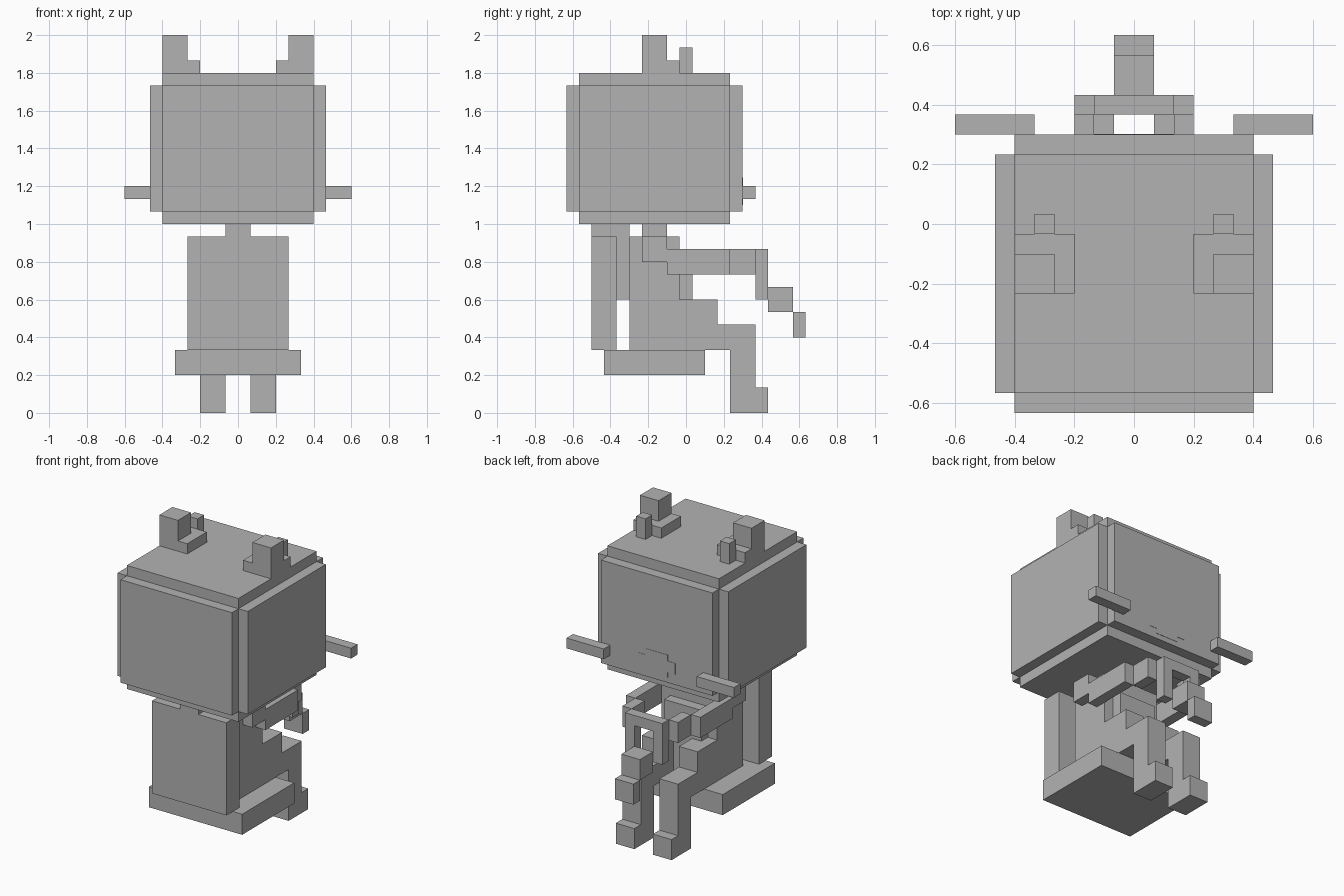
import bpy
import bmesh

if "Cube" in bpy.data.objects:
    bpy.data.objects.remove(bpy.data.objects["Cube"])

U = 1 / 15  # one block of the grid


grey = bpy.data.materials.new("light grey")
grey.diffuse_color = (0.45, 0.45, 0.45, 1)
grey.use_nodes = True
grey.node_tree.nodes["Principled BSDF"].inputs["Base Color"].default_value = grey.diffuse_color


def part(name, *boxes, mirror=False):
    """Blocky part from (x0, x1, y0, y1, z0, z1) boxes in grid units."""
    bm = bmesh.new()
    for b in boxes:
        for s in ((1, -1) if mirror else (1,)):
            vs = bmesh.ops.create_cube(bm, size=1)["verts"]
            for v in vs:
                for i in range(3):
                    lo, hi = b[2 * i], b[2 * i + 1]
                    v.co[i] = ((lo + hi) / 2 + v.co[i] * (hi - lo)) * U
                v.co.x *= s
    bmesh.ops.recalc_face_normals(bm, faces=bm.faces)
    me = bpy.data.meshes.new(name)
    bm.to_mesh(me)
    bm.free()
    me.materials.append(grey)
    ob = bpy.data.objects.new(name, me)
    bpy.context.collection.objects.link(ob)
    return ob


# Head: a block with a raised panel on each of its four sides
part("head",
     (-6, 6, -8.5, 3.5, 15, 27),
     (-7, 7, -8.5, 3.5, 16, 26),
     (-6, 6, -9.5, 4.5, 16, 26))
part("muzzle_plate",
     (-2, 2, 4.5, 4.53, 17, 18.1),
     (-1.2, 1.2, 4.5, 4.53, 16.5, 17),
     (-1.2, 1.2, 4.5, 4.53, 18.1, 18.7))
part("whiskers", (5, 9, 4.5, 5.5, 17, 18), mirror=True)

# Ears: stepped corner plus a small post
part("ears",
     (3, 6, -3.5, -0.5, 27, 28),
     (4, 6, -3.5, -1.5, 28, 30),
     (4, 5, -0.5, 0.5, 27, 29), mirror=True)

# Seat and its backrest, with the bracket that meets the head
part("seat", (-5, 5, -6.5, 1.5, 3, 5))
part("backrest", (-4, 4, -7.5, -5.5, 5, 14))
part("backrest_bracket",
     (-1, 1, -7.5, -4.5, 14, 15),
     (-1, 1, -5.5, -4.5, 9, 14))

# Body
part("torso", (-3, 3, -4.5, -0.5, 5, 14))
part("belly", (-2, 2, -0.5, 0.5, 5, 12))
part("neck", (-1, 1, -3.5, -1.5, 14, 15))

# Bent legs with feet
part("legs",
     (1, 3, -0.5, 2.5, 5, 9),
     (1, 3, 2.5, 5.5, 5, 7),
     (1, 3, 3.5, 5.5, 0, 5),
     (1, 3, 5.5, 6.5, 0, 2), mirror=True)

# Arms reaching forward
part("arms",
     (3, 4, -3.5, -1.5, 12, 14),
     (3, 4, -1.5, 3.5, 11, 13), mirror=True)
part("hands", (2, 3, 3.5, 5.5, 11, 13), mirror=True)

# Held handle frame with two stepped blocks hanging from it
part("handle_bar", (-2, 2, 5.5, 6.5, 12, 13))
part("handle_sides", (1, 2, 5.5, 6.5, 9, 12), mirror=True)
part("hanging_blocks",
     (-1, 1, 6.5, 8.5, 8, 10),
     (-1, 1, 8.5, 9.5, 6, 8))
